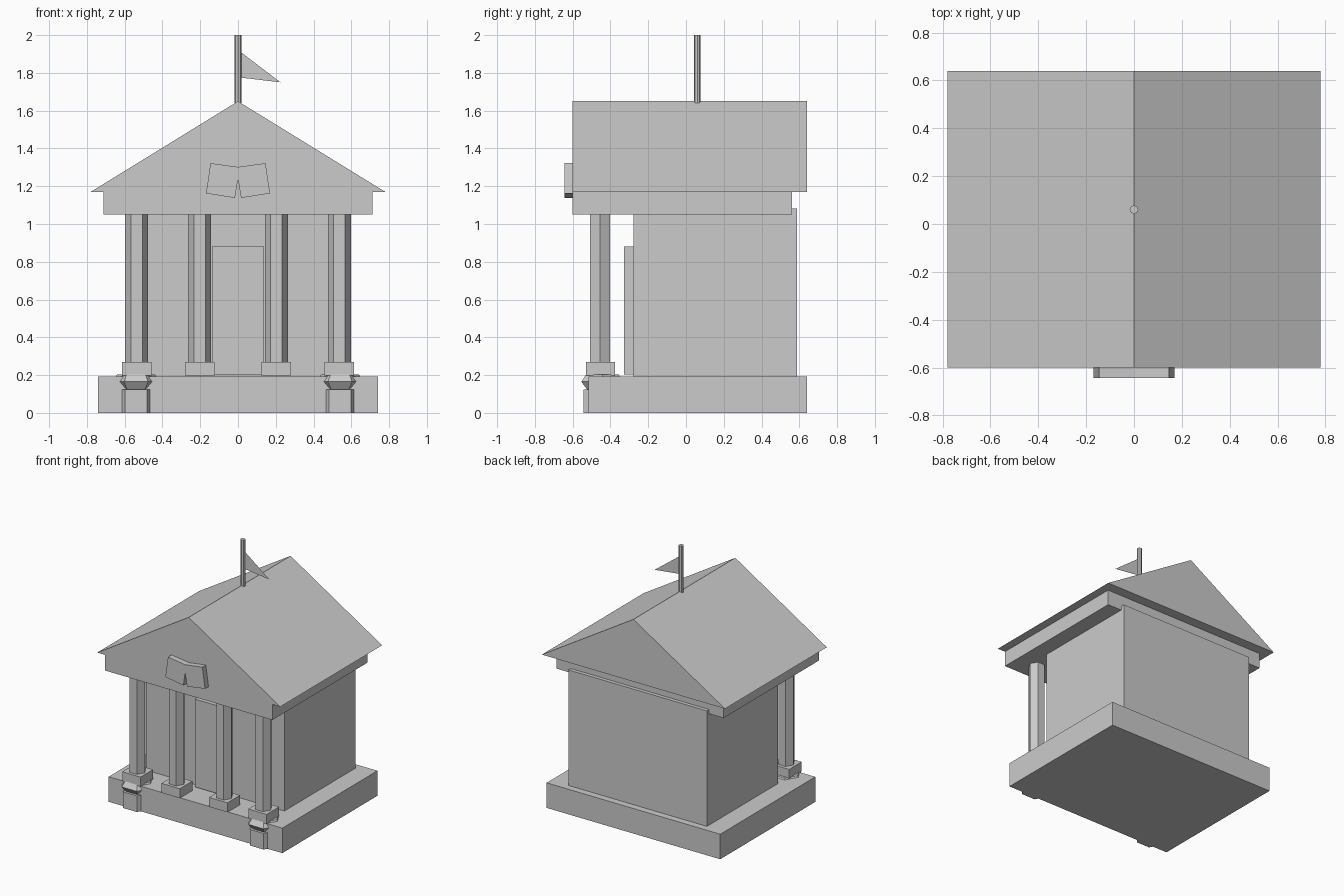
import bpy
import math

if "Cube" in bpy.data.objects:
    bpy.data.objects.remove(bpy.data.objects["Cube"])

stone = bpy.data.materials.new("grey_stone")
stone.diffuse_color = (0.6, 0.6, 0.6, 1)
stone.use_nodes = True
stone.node_tree.nodes["Principled BSDF"].inputs["Base Color"].default_value = stone.diffuse_color


def make(name, verts, faces):
    mesh = bpy.data.meshes.new(name)
    mesh.from_pydata(verts, [], faces)
    mesh.materials.append(stone)
    obj = bpy.data.objects.new(name, mesh)
    bpy.context.collection.objects.link(obj)
    return obj


def extrude_y(name, profile, y0, y1):
    """Counter-clockwise (x, z) outline, seen from the front, pulled along y."""
    n = len(profile)
    verts = [(x, y, z) for y in (y0, y1) for x, z in profile]
    faces = [tuple(range(n)), tuple(reversed(range(n, 2 * n)))]
    faces += [(i, i + n, (i + 1) % n + n, (i + 1) % n) for i in range(n)]
    return make(name, verts, faces)


def box(name, x0, x1, y0, y1, z0, z1):
    return extrude_y(name, [(x0, z0), (x1, z0), (x1, z1), (x0, z1)], y0, y1)


def lathe(name, x, y, rings, sides=6):
    """Stack of (radius, z) rings with a low side count."""
    verts = [(x + r * math.cos(2 * math.pi * i / sides),
              y + r * math.sin(2 * math.pi * i / sides), z)
             for r, z in rings for i in range(sides)]
    faces = [tuple(reversed(range(sides))),
             tuple(range(len(verts) - sides, len(verts)))]
    for k in range(len(rings) - 1):
        a, b = k * sides, (k + 1) * sides
        for i in range(sides):
            j = (i + 1) % sides
            faces.append((a + i, a + j, b + j, b + i))
    return make(name, verts, faces)


# Base, hall and door
box("base_slab", -0.74, 0.74, -0.517, 0.64, 0, 0.193)
box("hall_walls", -0.59, 0.59, -0.278, 0.588, 0.193, 1.083)
box("door", -0.138, 0.138, -0.328, -0.278, 0.203, 0.88)

# Columns on square plinths
for i, x in enumerate((-0.537, -0.203, 0.203, 0.537)):
    lathe(f"column_{i + 1}", x, -0.455, [(0.061, 0.25), (0.061, 1.06)])
    box(f"column_plinth_{i + 1}", x - 0.078, x + 0.078,
        -0.53, -0.377, 0.197, 0.27)

# Hexagonal posts with a bulging cap, mostly sunk in the base
for side, x in (("left", -0.54), ("right", 0.54)):
    lathe(f"{side}_post", x, -0.443, [(0.116, 0), (0.116, 0.124)])
    lathe(f"{side}_post_cap", x, -0.443,
          [(0.09, 0.12), (0.128, 0.165), (0.1, 0.203)])

# Beam and gable share a flush front
box("entablature", -0.713, 0.713, -0.6, 0.56, 1.05, 1.17)
extrude_y("gable_roof", [(-0.78, 1.17), (0.78, 1.17), (0, 1.65)], -0.6, 0.64)

# Shorts-shaped emblem on the gable
right = [(0.016, 1.138), (0.169, 1.162), (0.146, 1.322)]
left = [(-x, z) for x, z in reversed(right)]
extrude_y("shorts_emblem", [(0, 1.24)] + right + [(0, 1.302)] + left,
          -0.643, -0.599)

# Flagpole and pennant
lathe("flagpole", 0, 0.06, [(0.018, 1.64), (0.018, 2.0)], 8)
make("pennant", [(0.015, 0.06, 1.775), (0.225, 0.06, 1.75), (0.015, 0.06, 1.91)],
     [(0, 1, 2)])
